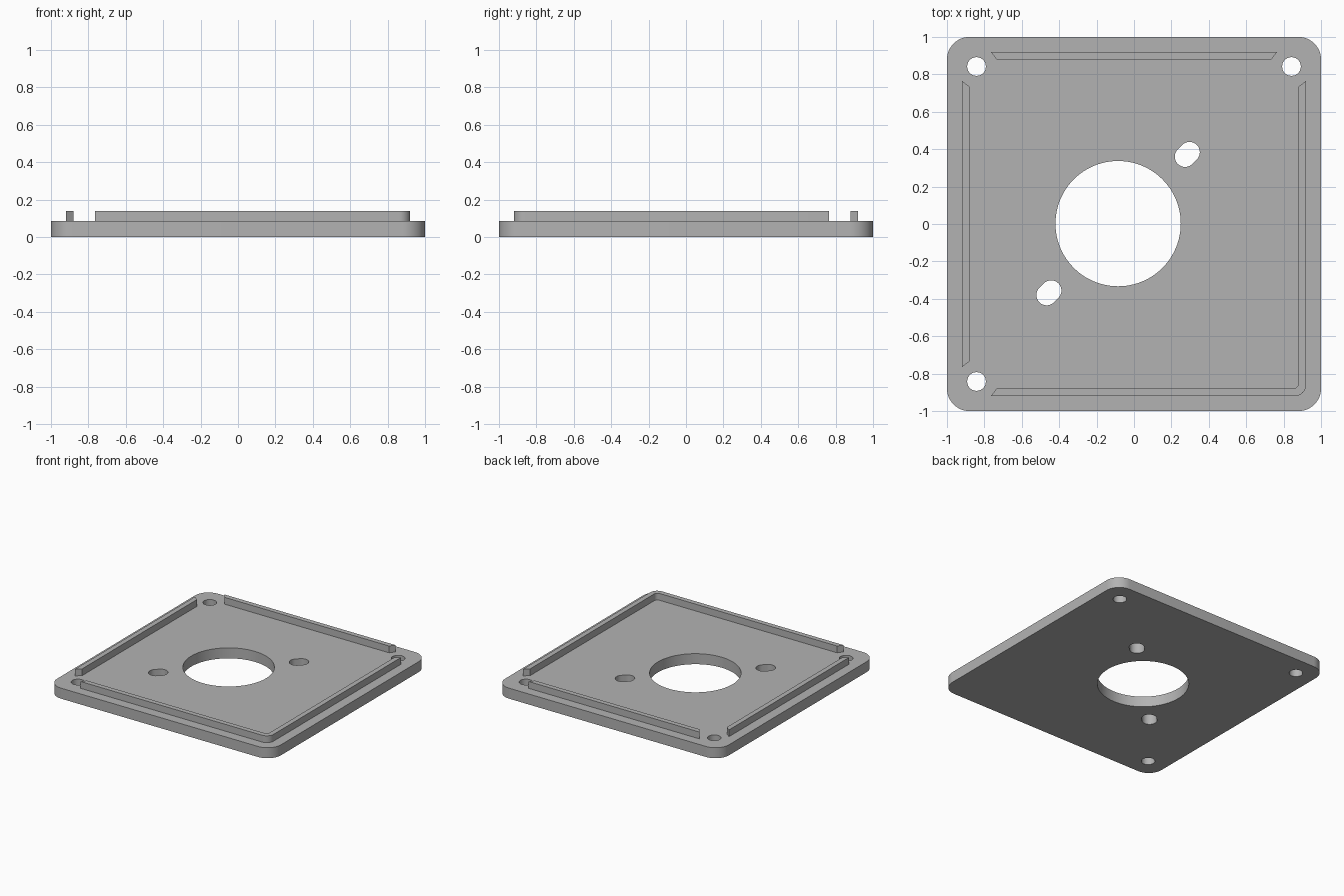
import bpy
import bmesh
from math import cos, sin, pi

PLATE_TOP = 0.085
RIDGE_TOP = 0.14
RIDGE_OUT, RIDGE_IN = 0.92, 0.88   # ridge faces, measured from the centre
END_OUT, END_IN = 0.765, 0.735     # mitred ridge ends

if "Cube" in bpy.data.objects:
    bpy.data.objects.remove(bpy.data.objects["Cube"])

grey = bpy.data.materials.new("plain grey")
grey.use_nodes = True
colour = (0.45, 0.45, 0.45, 1)
grey.diffuse_color = colour
grey.node_tree.nodes["Principled BSDF"].inputs["Base Color"].default_value = colour


def arc(x, y, radius, start, end, steps):
    """Points on an arc, with angles in half turns."""
    angles = [pi * (start + (end - start) * i / steps) for i in range(steps + 1)]
    return [(x + radius * cos(a), y + radius * sin(a)) for a in angles]


def prisms(name, outlines, bottom, top):
    """One object made of outlines extruded straight up."""
    bm = bmesh.new()
    for outline in outlines:
        face = bm.faces.new([bm.verts.new((x, y, bottom)) for x, y in outline])
        extruded = bmesh.ops.extrude_face_region(bm, geom=[face], use_keep_orig=True)
        moved = [v for v in extruded["geom"] if isinstance(v, bmesh.types.BMVert)]
        bmesh.ops.translate(bm, verts=moved, vec=(0, 0, top - bottom))
    bmesh.ops.recalc_face_normals(bm, faces=bm.faces)
    mesh = bpy.data.meshes.new(name)
    bm.to_mesh(mesh)
    bm.free()
    mesh.materials.append(grey)
    obj = bpy.data.objects.new(name, mesh)
    bpy.context.collection.objects.link(obj)
    return obj


def activate(obj):
    bpy.ops.object.select_all(action="DESELECT")
    obj.select_set(True)
    bpy.context.view_layer.objects.active = obj


# Base plate with rounded corners
r = 0.12
c = 1 - r
outline = []
for i, (x, y) in enumerate([(c, c), (-c, c), (-c, -c), (c, -c)]):
    outline += arc(x, y, r, i / 2, i / 2 + 0.5, 12)
plate = prisms("base_plate", [outline], 0, PLATE_TOP)

# Through holes: large bore, three corner screws, two diagonal slots
bore_x = -0.085
holes = [arc(bore_x, 0.002, 0.335, 0, 2, 96)[:-1]]
for x, y in [(-1, 1), (1, 1), (-1, -1)]:
    holes.append(arc(0.842 * x, 0.842 * y, 0.05, 0, 2, 32)[:-1])
for side in (1, -1):
    x, y, d = bore_x + 0.37 * side, 0.002 + 0.37 * side, 0.012
    holes.append(arc(x + d, y + d, 0.055, -0.25, 0.75, 16)
                 + arc(x - d, y - d, 0.055, 0.75, 1.75, 16))
cutter = prisms("hole_cutter", holes, -0.1, 0.2)
cutter.hide_render = True
cut = plate.modifiers.new("holes", "BOOLEAN")
cut.operation = "DIFFERENCE"
cut.solver = "EXACT"
cut.object = cutter
activate(plate)
bpy.ops.object.modifier_apply(modifier=cut.name)
bpy.data.objects.remove(cutter)

# Straight ridges at the back and right
profile = [(-END_OUT, RIDGE_OUT), (-END_IN, RIDGE_IN),
           (END_IN, RIDGE_IN), (END_OUT, RIDGE_OUT)]
back = prisms("back_ridge", [profile], PLATE_TOP, RIDGE_TOP)
right = prisms("right_ridge", [[(-y, x) for x, y in profile]], PLATE_TOP, RIDGE_TOP)

# L-shaped ridge along the front and left, rounded where they meet
ro, ri = 0.06, 0.03
outer = arc(RIDGE_OUT - ro, ro - RIDGE_OUT, ro, -0.5, 0, 8)
inner = arc(RIDGE_IN - ri, ri - RIDGE_IN, ri, 0, -0.5, 8)
corner = ([(-END_OUT, -RIDGE_OUT)] + outer + [(RIDGE_OUT, END_OUT), (RIDGE_IN, END_IN)]
          + inner + [(-END_IN, -RIDGE_IN)])
front_left = prisms("front_left_ridge", [corner], PLATE_TOP, RIDGE_TOP)

for obj in (plate, back, right, front_left):
    activate(obj)
    bpy.ops.object.shade_smooth_by_angle(angle=pi / 6)
